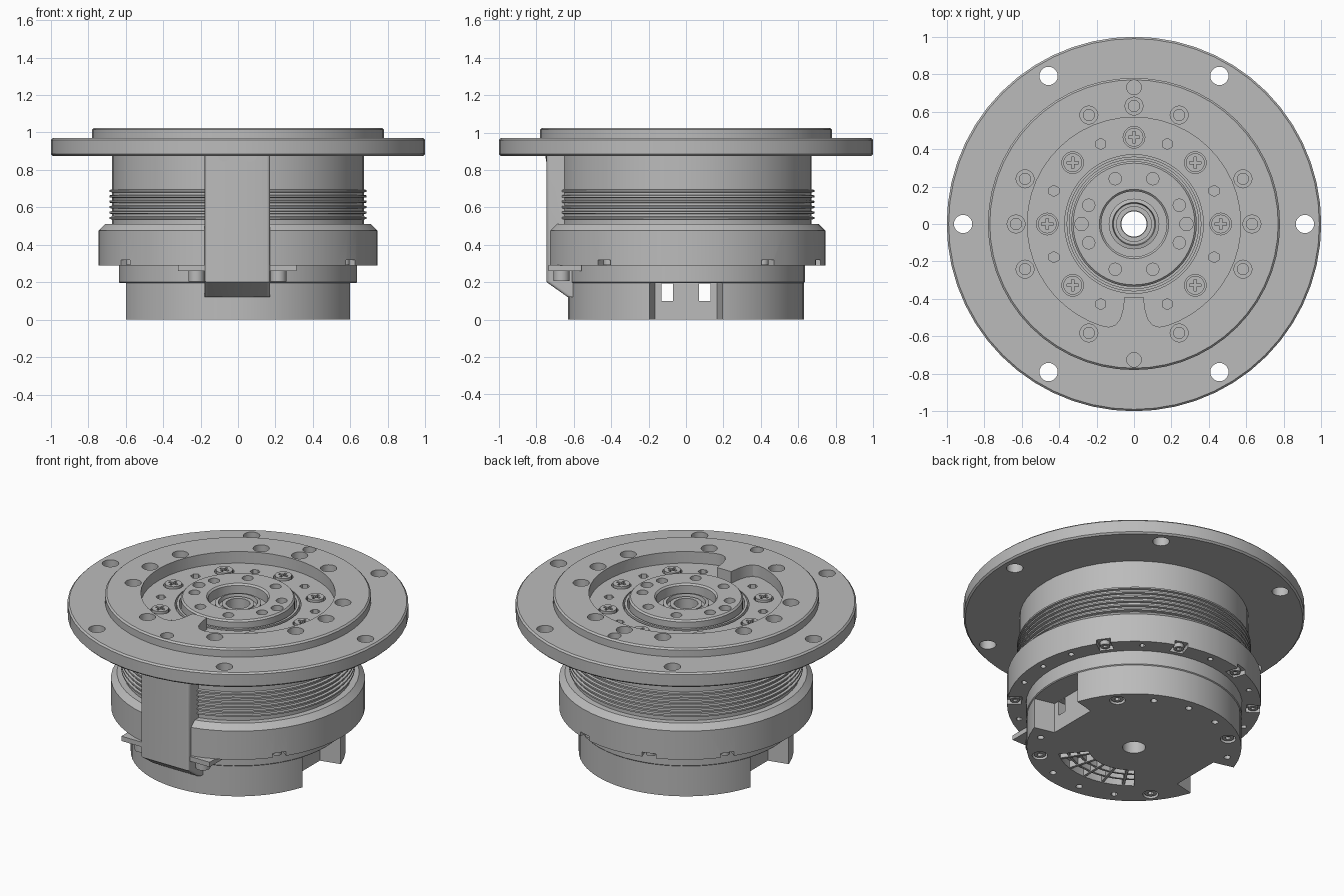
import bpy, bmesh
from math import radians, cos, sin, pi
from mathutils import Matrix, Vector

if "Cube" in bpy.data.objects:
    bpy.data.objects.remove(bpy.data.objects["Cube"], do_unlink=True)

grey = bpy.data.materials.new("machined grey")
grey.use_nodes = True
grey.diffuse_color = (0.5, 0.5, 0.5, 1)
grey.node_tree.nodes["Principled BSDF"].inputs["Base Color"].default_value = (0.5, 0.5, 0.5, 1)


def polar(r, deg):
    return r * cos(radians(deg)), r * sin(radians(deg))


def add_cyl(bm, x, y, z0, z1, r, seg=20):
    bmesh.ops.create_cone(bm, cap_ends=True, segments=seg, radius1=r, radius2=r, depth=z1 - z0,
                          matrix=Matrix.Translation((x, y, (z0 + z1) / 2)))


def add_box(bm, lo, hi, turn=0):
    lo, hi = Vector(lo), Vector(hi)
    m = Matrix.Rotation(radians(turn), 4, 'Z') @ Matrix.Translation((lo + hi) / 2)
    bmesh.ops.create_cube(bm, size=1, matrix=m @ Matrix.Diagonal((*(hi - lo), 1)))


def add_prism(bm, pts, move):
    # Extrude a flat outline along a vector
    f = bm.faces.new([bm.verts.new(p) for p in pts])
    res = bmesh.ops.extrude_face_region(bm, geom=[f], use_keep_orig=True)
    bmesh.ops.translate(bm, vec=move, verts=[v for v in res["geom"] if isinstance(v, bmesh.types.BMVert)])


def finish(name, bm):
    bmesh.ops.recalc_face_normals(bm, faces=bm.faces)
    me = bpy.data.meshes.new(name)
    bm.to_mesh(me)
    bm.free()
    ob = bpy.data.objects.new(name, me)
    bpy.context.collection.objects.link(ob)
    me.materials.append(grey)
    return ob


def lathe(name, profile, seg=56):
    bm = bmesh.new()
    rings = [[bm.verts.new((*polar(r, 360 * i / seg), z)) for r, z in profile] for i in range(seg)]
    n = len(profile)
    for i in range(seg):
        a, b = rings[i], rings[(i + 1) % seg]
        for j in range(n):
            k = (j + 1) % n
            bm.faces.new((a[j], b[j], b[k], a[k]))
    return finish(name, bm)


def activate(ob):
    bpy.ops.object.select_all(action='DESELECT')
    ob.select_set(True)
    bpy.context.view_layer.objects.active = ob


def cut(ob, bm):
    cutter = finish("cutter", bm)
    cutter.hide_render = True
    mod = ob.modifiers.new("cut", 'BOOLEAN')
    mod.operation, mod.solver, mod.use_self = 'DIFFERENCE', 'EXACT', True
    mod.object = cutter
    activate(ob)
    bpy.ops.object.modifier_apply(modifier="cut")
    bpy.data.objects.remove(cutter, do_unlink=True)


# Mounting flange with raised face
flange = lathe("mounting_flange", [
    (0.37, 0.86), (0.66, 0.86), (0.66, 0.875), (0.99, 0.875), (1, 0.885), (1, 0.96), (0.99, 0.97),
    (0.78, 0.97), (0.78, 1.015), (0.77, 1.025), (0.37, 1.025)])

# Horseshoe recess around the hub, leaving a tongue at the front
side = [(0.05, -0.39), (0.06, -0.46), (0.075, -0.51), (0.1, -0.54), (0.135, -0.55)]
arc = [polar(0.57, -72 + 324 * i / 44) for i in range(45)]
outline = side + arc + [(-x, y) for x, y in reversed(side)]
bm = bmesh.new()
add_prism(bm, [(x, y, 0.95) for x, y in outline], (0, 0, 0.2))
cut(flange, bm)

# Flange holes: through, counterbored, dowel, screw pockets, small tapped
screws = [polar(0.463, a) for a in range(-45, 226, 45)]
bm = bmesh.new()
for a in range(0, 360, 60):
    add_cyl(bm, *polar(0.913, a), 0.8, 1.1, 0.049)
for k in (0, 1, 3, 4, 5, 7, 8, 9, 11, 13, 15):
    x, y = polar(0.63, k * 22.5)
    add_cyl(bm, x, y, 0.955, 1.1, 0.048)
    add_cyl(bm, x, y, 0.9, 0.96, 0.03)
for y in (0.73, -0.725):
    add_cyl(bm, 0, y, 0.93, 1.1, 0.039)
for x, y in screws:
    add_cyl(bm, x, y, 0.92, 0.99, 0.058)
for k in range(8):
    add_cyl(bm, *polar(0.463, 22.5 + 45 * k), 0.92, 0.975, 0.03, 6)
cut(flange, bm)

# Cross-head screws in the recess
bm = bmesh.new()
for x, y in screws:
    add_cyl(bm, x, y, 0.9, 0.962, 0.05)
heads = finish("recess_screws", bm)
bm = bmesh.new()
for x, y in screws:
    c = Vector((x, y, 0.96))
    for s in (Vector((0.03, 0.007, 0.02)), Vector((0.007, 0.03, 0.02))):
        add_box(bm, c - s, c + s)
cut(heads, bm)

# Output hub with bearing collar and bolt circle
hub = lathe("output_hub", [
    (0.07, 0.84), (0.335, 0.84), (0.335, 0.99), (0.325, 1.0), (0.185, 1.0), (0.175, 0.99),
    (0.175, 0.93), (0.135, 0.93), (0.135, 0.96), (0.115, 0.965), (0.11, 0.94), (0.095, 0.94),
    (0.095, 0.955), (0.07, 0.955)])
bm = bmesh.new()
for k in range(8):
    add_cyl(bm, *polar(0.262, 22.5 + 45 * k), 0.93, 1.1, 0.033)
for x in (-0.28, 0.28):
    add_cyl(bm, x, 0, 0.93, 1.1, 0.036)
cut(hub, bm)
lathe("hub_seal", [(0.345, 0.86), (0.36, 0.86), (0.36, 0.955), (0.345, 0.955)])

# Ribbed barrel
profile = [(0.07, 0.48), (0.672, 0.48)]
for i in range(6):
    z = 0.535 + i * 0.029
    profile += [(0.672, z), (0.686, z + 0.003), (0.686, z + 0.013), (0.672, z + 0.016)]
lathe("ribbed_barrel", profile + [(0.672, 0.875), (0.07, 0.875)])

# Clamping ring with screw notches and underside holes
ring = lathe("clamp_ring", [
    (0.4, 0.27), (0.62, 0.27), (0.62, 0.29), (0.745, 0.29), (0.745, 0.475), (0.71, 0.51), (0.4, 0.51)])
ring_angles = (36, 72, 108, 144, 216, 324)
bm = bmesh.new()
for a in ring_angles:
    add_box(bm, (0.66, -0.042, 0.2), (0.8, 0.042, 0.318), a)
for a in range(0, 360, 18):
    if a not in ring_angles and a not in (252, 270, 288):
        add_cyl(bm, *polar(0.695, a), 0.2, 0.32, 0.017, 12)
cut(ring, bm)
bm = bmesh.new()
for a in ring_angles:
    add_cyl(bm, *polar(0.7, a), 0.292, 0.33, 0.03)
ring_screws = finish("ring_screws", bm)
bm = bmesh.new()
for a in ring_angles:
    add_cyl(bm, *polar(0.7, a), 0.25, 0.305, 0.015, 6)
cut(ring_screws, bm)

# Base housing with connector notches on both sides
base = lathe("base_housing", [
    (0.067, 0), (0.63, 0), (0.63, 0.195), (0.635, 0.2), (0.635, 0.3), (0.067, 0.3)])
bm = bmesh.new()
for s in (-1, 1):
    add_prism(bm, [(s * 0.47, -0.165, -0.1), (s * 0.47, 0.165, -0.1),
                   (s * 0.7, 0.22, -0.1), (s * 0.7, -0.22, -0.1)], (0, 0, 0.295))
cut(base, bm)
bm = bmesh.new()
for s in (-1, 1):
    add_box(bm, (-0.6, s * 0.1 - 0.031, 0.1), (0.6, s * 0.1 + 0.031, 0.194))
# Vent pocket and bolt circle in the underside
inner = [polar(0.27, a) for a in range(-130, -49, 8)]
outer = [polar(0.45, a) for a in range(-50, -131, -8)]
add_prism(bm, [(x, y, -0.1) for x, y in inner + outer], (0, 0, 0.15))
bolts = [polar(0.56, a) for a in (40, 130, 220, 310)]
for x, y in bolts:
    add_cyl(bm, x, y, -0.1, 0.04, 0.046)
for a in (62, 85, 108, 152, 242, 265, 288, 332):
    add_cyl(bm, *polar(0.56, a), -0.1, 0.05, 0.02, 12)
cut(base, bm)

# Vent grille bars
bm = bmesh.new()
for a in range(-122, -49, 16):
    add_box(bm, (0.262, -0.008, 0.005), (0.455, 0.008, 0.06), a)
for r in (0.33, 0.39):
    pts = [polar(r, -130 + 8 * i) for i in range(11)]
    pts += [polar(r + 0.014, -50 - 8 * i) for i in range(11)]
    add_prism(bm, [(x, y, 0.012) for x, y in pts], (0, 0, 0.045))
finish("vent_grille", bm)

# Base screws with hex sockets
bm = bmesh.new()
for x, y in bolts:
    add_cyl(bm, x, y, 0.008, 0.06, 0.036)
base_screws = finish("base_screws", bm)
bm = bmesh.new()
for x, y in bolts:
    add_cyl(bm, x, y, -0.1, 0.025, 0.018, 6)
cut(base_screws, bm)

# Front cable cover with sloped foot
bm = bmesh.new()
cover = [(-0.6, 0.876), (-0.745, 0.876), (-0.745, 0.2), (-0.635, 0.122), (-0.6, 0.122)]
add_prism(bm, [(-0.178, y, z) for y, z in cover], (0.35, 0, 0))
corners = [e for e in bm.edges if all(v.co.y < -0.63 for v in e.verts)
           and abs(e.verts[0].co.x - e.verts[1].co.x) < 0.01]
bmesh.ops.bevel(bm, geom=corners, offset=0.018, segments=3, affect='EDGES', profile=0.5)
finish("cable_cover", bm)

# Cover ears with their screws, and the two upper cover screws
bm = bmesh.new()
add_box(bm, (-0.32, -0.735, 0.26), (0.312, -0.56, 0.291))
finish("cover_ears", bm)
bm = bmesh.new()
for x in (-0.222, 0.215):
    add_cyl(bm, x, -0.665, 0.205, 0.265, 0.043)
finish("ear_screws", bm)
bm = bmesh.new()
for x in (-0.072, 0.066):
    m = Matrix.Translation((x, -0.74, 0.88)) @ Matrix.Rotation(pi / 2, 4, 'X')
    for r, d in ((0.036, 0.016), (0.02, 0.022)):
        bmesh.ops.create_cone(bm, cap_ends=True, segments=20, radius1=r, radius2=r, depth=d, matrix=m)
finish("upper_cover_screws", bm)

# Smooth shading with sharp edges kept
for ob in list(bpy.context.collection.objects):
    if ob.type == 'MESH':
        activate(ob)
        bpy.ops.object.shade_smooth_by_angle(angle=radians(30))
